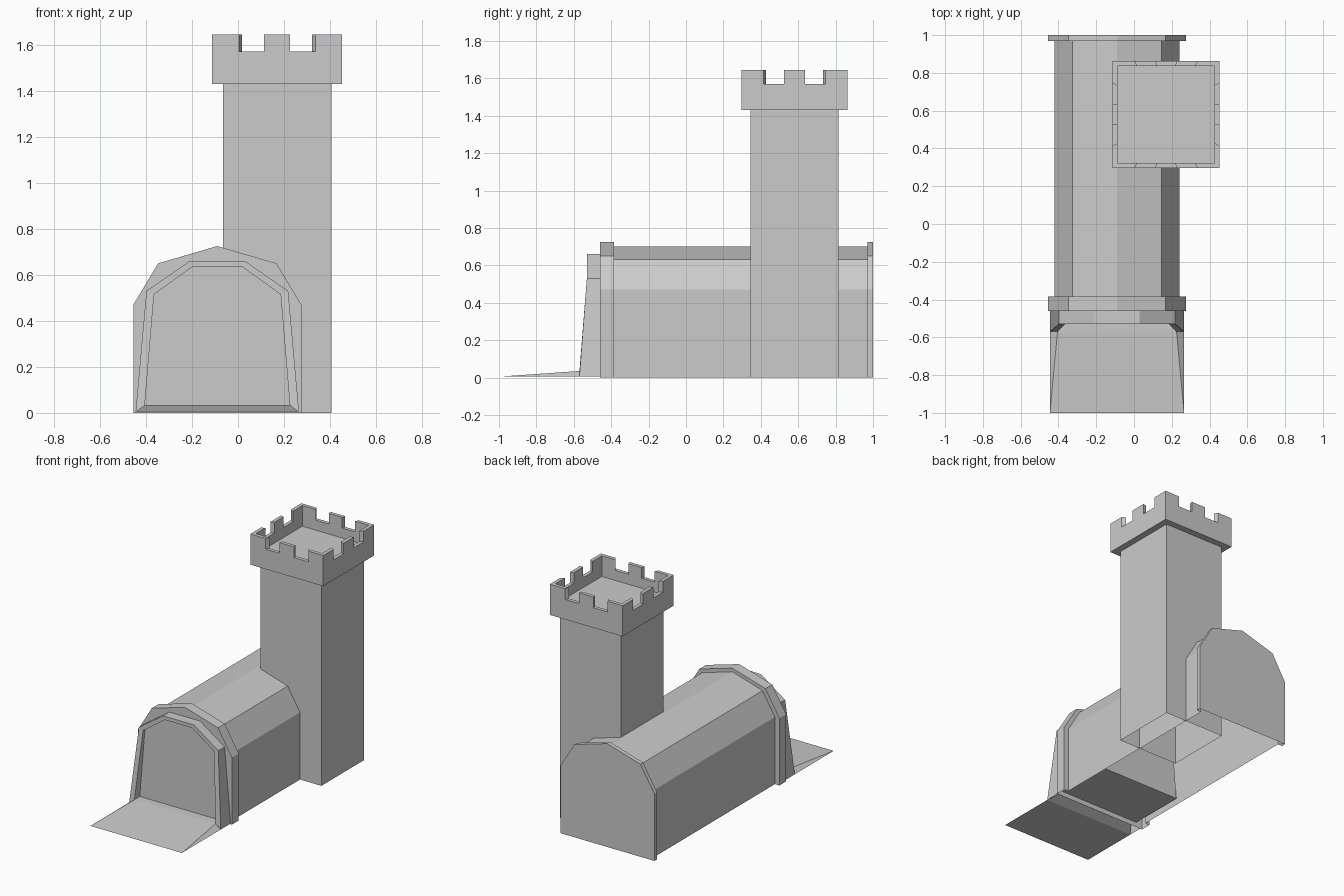
import bpy, bmesh

if "Cube" in bpy.data.objects:
    bpy.data.objects.remove(bpy.data.objects["Cube"])

CX = -0.09            # hall centre line
TX, TY = 0.17, 0.58   # tower centre


def finish(name, bm):
    bmesh.ops.remove_doubles(bm, verts=bm.verts, dist=1e-5)
    bmesh.ops.recalc_face_normals(bm, faces=bm.faces)
    me = bpy.data.meshes.new(name)
    bm.to_mesh(me)
    bm.free()
    ob = bpy.data.objects.new(name, me)
    bpy.context.collection.objects.link(ob)
    return ob


def ring(half, yfun):
    """Mirror a half profile of (half width, z) into a full row of 3D points."""
    left = [(-w, z) for w, z in half]
    right = [(w, z) for w, z in reversed(half) if w > 0]
    return [(CX + x, yfun(z) if callable(yfun) else yfun, z) for x, z in left + right]


def loft(name, rings, closed=False, cap_start=False, cap_end=False):
    bm = bmesh.new()
    rows = [[bm.verts.new(p) for p in r] for r in rings]
    n = len(rows[0])
    for a, b in zip(rows, rows[1:]):
        for i in range(n if closed else n - 1):
            j = (i + 1) % n
            bm.faces.new((a[i], a[j], b[j], b[i]))
    if cap_start:
        bm.faces.new(rows[0])
    if cap_end:
        bm.faces.new(rows[-1])
    return finish(name, bm)


# Vaulted hall with a raised collar at each end, open underneath
collar = [(0.365, 0), (0.365, 0.47), (0.257, 0.65), (0, 0.725)]
body = [(0.33, 0), (0.33, 0.47), (0.235, 0.63), (0, 0.70)]
loft("hall", [ring(collar, -0.46), ring(collar, -0.385), ring(body, -0.385),
              ring(body, 0.97), ring(collar, 0.97), ring(collar, 1.0)],
     cap_start=True, cap_end=True)


# Portal frame with a leaning front
def lean(z):
    return -0.57 + 0.04 * min(1, max(0, (z - 0.03) / 0.48))


outer = [(0.355, 0.005), (0.308, 0.53), (0.12, 0.66)]
inner = [(0.315, 0.035), (0.275, 0.515), (0.108, 0.635)]
loft("portal_frame", [ring(outer, -0.46), ring(outer, lean),
                      ring(inner, lean), ring(inner, -0.51)])

# Door block set into the portal
loft("door", [ring(inner, -0.51), ring(inner, -0.05)],
     closed=True, cap_start=True, cap_end=True)

# Entrance ramp: flat base, sloping top with bevelled sides
bm = bmesh.new()
b = [bm.verts.new((CX + x, y, 0.005)) for x, y in
     [(-0.355, -1), (0.355, -1), (0.355, -0.57), (-0.355, -0.57)]]
t = [bm.verts.new((CX + x, y, 0.035)) for x, y in
     [(-0.315, -0.57), (0.315, -0.57), (0.315, -0.51), (-0.315, -0.51)]]
for f in [(b[0], b[1], b[2], b[3]), (b[0], b[1], t[1], t[0]), (b[1], b[2], t[1]),
          (b[0], t[0], b[3]), (t[0], t[1], t[2], t[3]), (b[2], b[3], t[3], t[2])]:
    bm.faces.new(f)
finish("entrance_ramp", bm)

# Tower shaft, open underneath
S, Z0 = 0.236, 1.43
corners = [(-1, -1), (1, -1), (1, 1), (-1, 1)]


def square(s, z):
    return [(TX + s * x, TY + s * y, z) for x, y in corners]


loft("tower_shaft", [square(S, 0), square(S, Z0)], closed=True)

# Crown: underside, notched parapet and sunken deck
R, r, LO, HI, DECK = 0.2825, 0.2575, 1.57, 1.645, 1.50
cols = []
stops = [-1, -0.59, -0.2, 0.2, 0.59, 1]
for k in range(4):
    for i in range(5):
        pts = []
        for u in stops[i:i + 2]:
            x, y = u, -1
            for _ in range(k):
                x, y = -y, x
            pts.append((x, y))
        cols.append((pts[0], pts[1], LO if i % 2 else HI))

bm = bmesh.new()


def face(*pts):
    bm.faces.new([bm.verts.new((TX + s * p[0], TY + s * p[1], z)) for p, s, z in pts])


for i, (p, q, h) in enumerate(cols):
    nxt = cols[(i + 1) % len(cols)][2]
    face((p, R, Z0), (q, R, Z0), (q, R, h), (p, R, h))
    face((p, r, DECK), (q, r, DECK), (q, r, h), (p, r, h))
    face((p, R, h), (q, R, h), (q, r, h), (p, r, h))
    face((p, S, Z0), (q, S, Z0), (q, R, Z0), (p, R, Z0))
    if nxt != h:
        face((q, R, LO), (q, r, LO), (q, r, HI), (q, R, HI))
face(*[(p, r, DECK) for p, _, _ in cols])
finish("tower_crown", bm)
